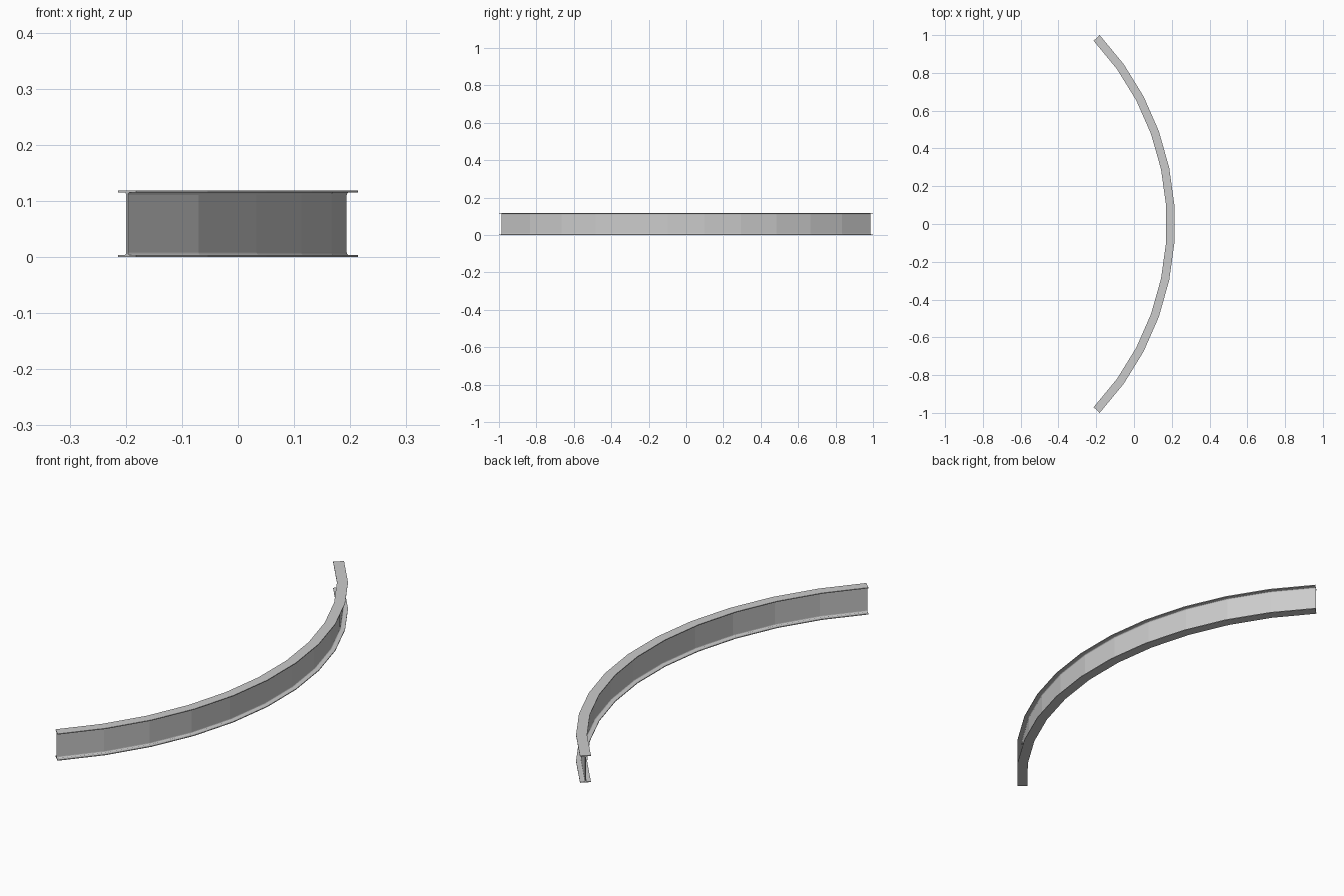
import bpy, bmesh
from math import sin, cos, pi, radians

if "Cube" in bpy.data.objects:
    bpy.data.objects.remove(bpy.data.objects["Cube"])

SEGS, HALF = 11, radians(43.5)     # plan arc of straight facets
R = 0.985 / sin(HALF)
CX = 0.1918 - R * cos(HALF / SEGS)  # arc centre, so the beam is centred on x
H, W, FT, WT, FR = 0.119, 0.022, 0.0035, 0.002, 0.005  # height, half width, flange, half web, fillet

# Quarter of the I section: flange edge, then fillet into the web
quarter = [(W, 0), (W, FT)]
for i in range(4):
    a = pi / 2 * i / 3
    quarter.append((WT + FR * (1 - sin(a)), FT + FR * (1 - cos(a))))
right = quarter + [(u, H - z) for u, z in reversed(quarter)]
profile = right + [(-u, z) for u, z in reversed(right)]

# Sweep the section along the arc
bm = bmesh.new()
rings = []
for k in range(SEGS + 1):
    t = -HALF + 2 * HALF * k / SEGS
    rings.append([bm.verts.new((CX + (R + u) * cos(t), (R + u) * sin(t), z)) for u, z in profile])
n = len(profile)
for a, b in zip(rings, rings[1:]):
    for i in range(n):
        j = (i + 1) % n
        bm.faces.new((a[i], b[i], b[j], a[j]))

# End caps
bm.faces.new(rings[0])
bm.faces.new(rings[-1][::-1])
bmesh.ops.recalc_face_normals(bm, faces=bm.faces)

mesh = bpy.data.meshes.new("curved_i_beam")
bm.to_mesh(mesh)
bm.free()
bpy.context.collection.objects.link(bpy.data.objects.new("curved_i_beam", mesh))
